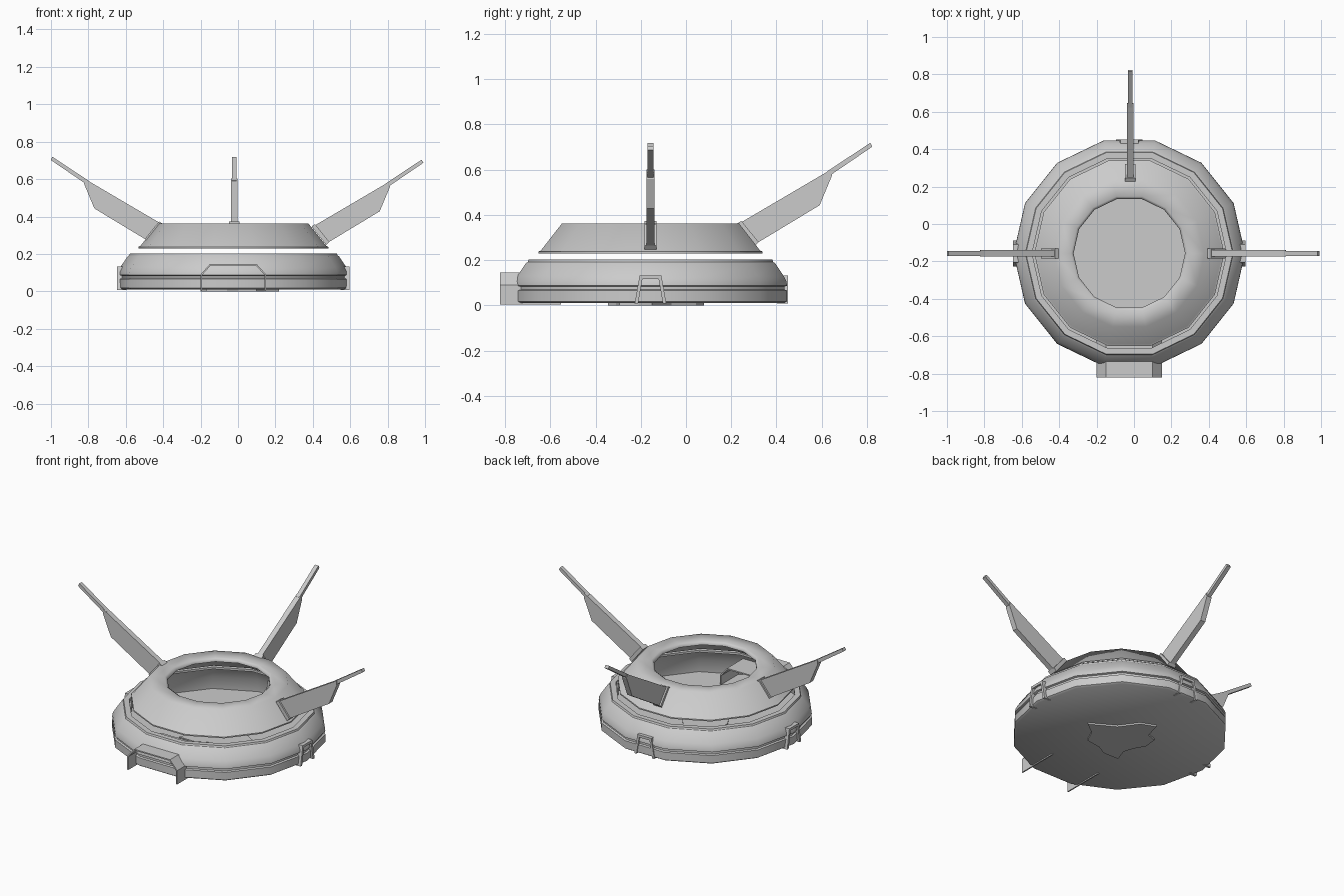
import bpy, bmesh, math
from mathutils import Matrix

if "Cube" in bpy.data.objects:
    bpy.data.objects.remove(bpy.data.objects["Cube"])

CX, CY = -0.025, -0.157      # centre of the round body
SIDES = 14


def finish(bm, name, smooth=None):
    bmesh.ops.recalc_face_normals(bm, faces=bm.faces)
    me = bpy.data.meshes.new(name)
    bm.to_mesh(me)
    bm.free()
    ob = bpy.data.objects.new(name, me)
    bpy.context.collection.objects.link(ob)
    if smooth:
        bpy.context.view_layer.objects.active = ob
        ob.select_set(True)
        bpy.ops.object.shade_smooth_by_angle(angle=math.radians(smooth))
        ob.select_set(False)
    return ob


def lathe(name, profile, closed, smooth):
    """Revolve (radius, z) points around the body centre."""
    bm = bmesh.new()
    rings = []
    for r, z in profile:
        if r == 0:
            rings.append([bm.verts.new((CX, CY, z))] * SIDES)
        else:
            rings.append([bm.verts.new((CX + r * math.cos(a), CY + r * math.sin(a), z))
                          for a in (2 * math.pi * i / SIDES for i in range(SIDES))])
    pairs = list(zip(rings, rings[1:]))
    if closed:
        pairs.append((rings[-1], rings[0]))
    for a, b in pairs:
        for i in range(SIDES):
            j = (i + 1) % SIDES
            bm.faces.new(list(dict.fromkeys((a[i], a[j], b[j], b[i]))))
    return finish(bm, name, smooth)


def prism(bm, pts, vec):
    """Extrude a flat polygon of 3D points along vec."""
    face = bm.faces.new([bm.verts.new(p) for p in pts])
    ext = bmesh.ops.extrude_face_region(bm, geom=[face], use_keep_orig=True)
    bmesh.ops.translate(bm, vec=vec, verts=[v for v in ext["geom"]
                                            if isinstance(v, bmesh.types.BMVert)])


# lower hull: shallow hollow dish with a groove around it
lathe("lower_hull", [
    (0, .01), (.607, .01), (.619, .018), (.619, .066), (.608, .07), (.608, .083),
    (.619, .087), (.617, .105), (.604, .13), (.565, .187), (.557, .192), (.553, .203),
    (.52, .203), (.52, .19), (.545, .185), (.592, .11), (.6, .03), (0, .03)], False, 35)

# upper ring: floating cone with a flat open top
lathe("upper_cone", [
    (.508, .23), (.508, .238), (.497, .243), (.402, .362), (.312, .362), (.298, .352),
    (.298, .34), (.385, .34), (.475, .238), (.48, .23)], True, 58)

# three fins, each with a root bracket, blade and thin tip rod
BRACKET = [(.383, .362), (.402, .374), (.478, .28), (.462, .262)]
BLADE = [(.395, .364), (.80, .602), (.803, .575), (.748, .443), (.47, .275)]
ROD = [(.78, .592), (.972, .719), (.981, .702), (.79, .572)]
for name, angle, shift, drop in (("left_fin", 180, 0, 0), ("back_fin", 90, 0, 0),
                                 ("right_fin", 0, .03, -.015)):
    bm = bmesh.new()
    for poly, half in ((BRACKET, .027), (BLADE, .017), (ROD, .013)):
        prism(bm, [(x + shift, -half, z + drop) for x, z in poly], (0, 2 * half, 0))
    bm.transform(Matrix.Translation((CX + .005, CY, 0)) @
                 Matrix.Rotation(math.radians(angle), 4, 'Z'))
    finish(bm, name)

# entrance arch at the front, reaching into the hull
bm = bmesh.new()
outer = [(-.175, .003), (-.175, .09), (-.125, .146), (.125, .146), (.175, .09), (.175, .003)]
inner = [(.167, .003), (.167, .087), (.121, .138), (-.121, .138), (-.167, .087), (-.167, .003)]
prism(bm, [(CX + x, -.822, z) for x, z in outer + inner], (0, .27, 0))
finish(bm, "entrance_arch")

# trapezoid hatch frames on the other three sides
frame = [(-.07, .008), (-.048, .132), (.048, .132), (.07, .008),
         (.055, .008), (.036, .116), (-.036, .116), (-.055, .008)]
for name, angle, dist in (("left_hatch_frame", 180, .622), ("back_hatch_frame", 90, .609),
                          ("right_hatch_frame", 0, .622)):
    bm = bmesh.new()
    prism(bm, [(dist, y, z) for y, z in frame], (-.05, 0, 0))
    bm.transform(Matrix.Translation((CX, CY, 0)) @
                 Matrix.Rotation(math.radians(angle), 4, 'Z'))
    finish(bm, name)

# irregular patch through the floor
patch = [(-.10, .08), (-.01, .045), (.07, -.065), (.22, -.15), (.14, -.21), (.10, -.295),
         (0, -.31), (-.06, -.345), (-.17, -.345), (-.14, -.26), (-.16, -.2), (-.2, -.13),
         (-.19, -.045), (-.13, -.025)]
bm = bmesh.new()
prism(bm, [(x, y, 0) for x, y in patch], (0, 0, .036))
finish(bm, "floor_patch")
